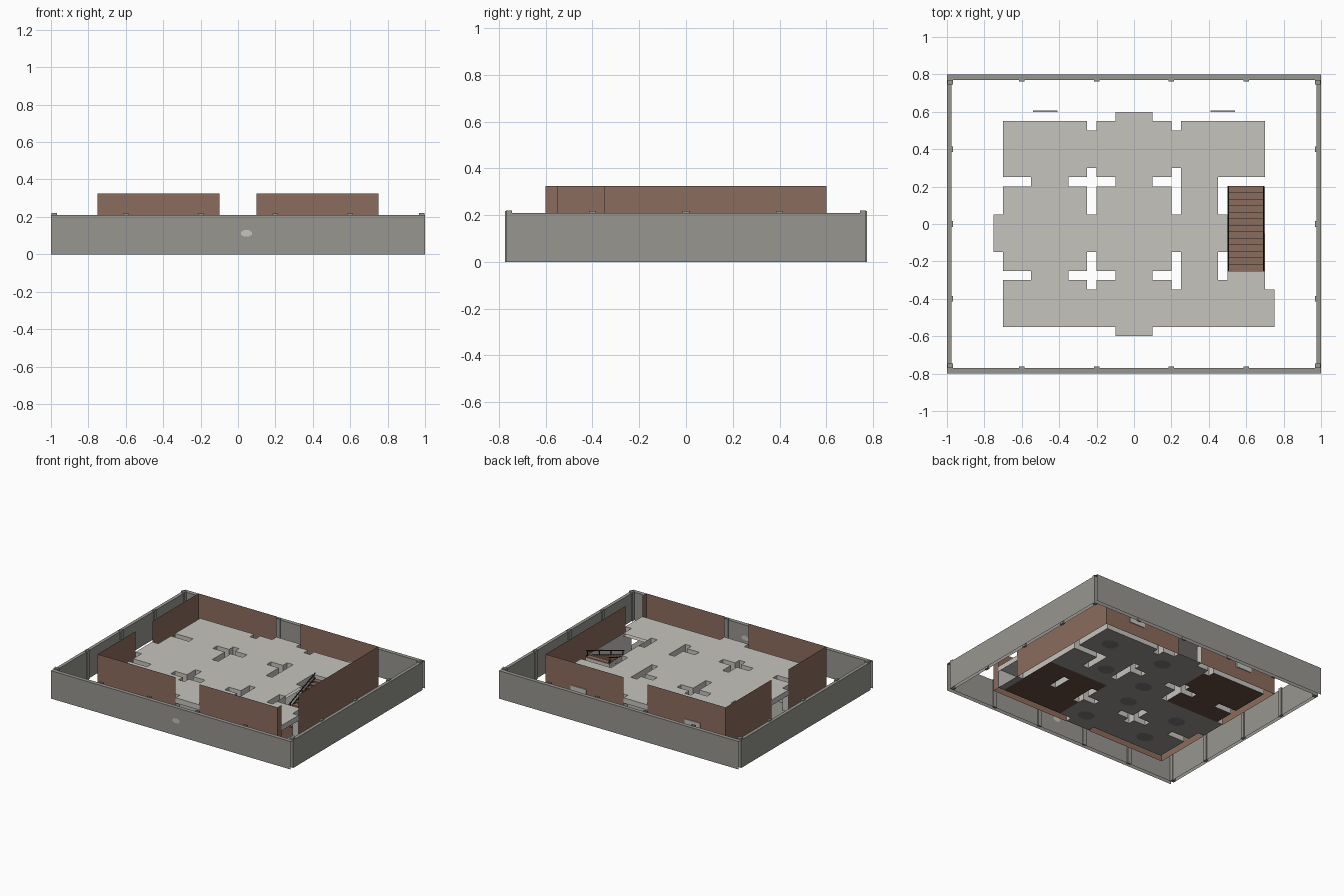
import bpy, bmesh, math

if "Cube" in bpy.data.objects:
    bpy.data.objects.remove(bpy.data.objects["Cube"])

def mat(name, rgb):
    m = bpy.data.materials.new(name)
    m.diffuse_color = (*rgb, 1)
    m.use_nodes = True
    m.node_tree.nodes["Principled BSDF"].inputs["Base Color"].default_value = m.diffuse_color
    return m

GREY = mat("wall grey", (0.31, 0.305, 0.28))
PALE = mat("pale concrete", (0.56, 0.55, 0.515))
BROWN = mat("brown cladding", (0.26, 0.15, 0.11))
WOOD = mat("dark wood floor", (0.13, 0.075, 0.055))
RAIL = mat("dark rail", (0.04, 0.03, 0.025))
STAIN = mat("dark patch", (0.19, 0.19, 0.185))

def make(name, quads, mats):
    """Object from a list of (corners, material index)."""
    bm = bmesh.new()
    for pts, mi in quads:
        f = bm.faces.new([bm.verts.new(p) for p in pts])
        f.material_index = mi
    bmesh.ops.remove_doubles(bm, verts=bm.verts, dist=1e-5)
    me = bpy.data.meshes.new(name)
    bm.to_mesh(me)
    bm.free()
    for m in mats:
        me.materials.append(m)
    ob = bpy.data.objects.new(name, me)
    bpy.context.collection.objects.link(ob)
    return ob

def upright(a, b, z0, z1):
    return [(*a, z0), (*b, z0), (*b, z1), (*a, z1)]

def flat(x0, x1, y0, y1, z):
    return [(x0, y0, z), (x1, y0, z), (x1, y1, z), (x0, y1, z)]

def box(name, lo, hi, m, tilt=0):
    """Box from two corners; tilt shears z along y, for stair parts."""
    bm = bmesh.new()
    bmesh.ops.create_cube(bm, size=1)
    for v in bm.verts:
        v.co = [lo[i] + (v.co[i] + 0.5) * (hi[i] - lo[i]) for i in range(3)]
        v.co.z += tilt * (v.co.y - lo[1])
    me = bpy.data.meshes.new(name)
    bm.to_mesh(me)
    bm.free()
    me.materials.append(m)
    ob = bpy.data.objects.new(name, me)
    bpy.context.collection.objects.link(ob)
    return ob

# perimeter wall: outer skin, inner skin and flat top, open at the corners
H = 0.21
q = []
for s in (-1, 1):
    q += [(upright((-s, s * 0.8), (s, s * 0.8), 0, H), 0),
          (upright((s * 0.975, s * 0.77), (-s * 0.975, s * 0.77), 0, H), 0),
          (flat(-1, 1, min(s * 0.8, s * 0.77), max(s * 0.8, s * 0.77), H), 0),
          (upright((s, s * 0.77), (s, -s * 0.77), 0, H), 0),
          (upright((s * 0.975, -s * 0.77), (s * 0.975, s * 0.77), 0, H), 0),
          (flat(min(s, s * 0.975), max(s, s * 0.975), -0.77, 0.77, H), 0)]
make("perimeter_wall", q, [GREY])

# pilasters on the inside of the perimeter wall
for s in (-1, 1):
    for x in (-0.6, -0.2, 0.2, 0.6):
        y0, y1 = sorted((s * 0.775, s * 0.762))
        box("pilaster", (x - 0.015, y0, 0), (x + 0.015, y1, 0.218), GREY)
    for y in (-0.4, 0, 0.4):
        x0, x1 = sorted((s * 0.985, s * 0.967))
        box("pilaster", (x0, y - 0.015, 0), (x1, y + 0.015, 0.218), GREY)
    for t in (-1, 1):
        x0, x1 = sorted((s * 0.998, s * 0.967))
        y0, y1 = sorted((t * 0.77, t * 0.745))
        box("corner_post", (x0, y0, 0), (x1, y1, 0.22), GREY)

# house plan: one main rectangle, doorway strips, and hollow inner walls left open
SOLID = [(-0.7, 0.7, -0.55, 0.55), (-0.1, 0.1, -0.6, 0.6),
         (-0.75, -0.7, -0.15, 0.05), (0.7, 0.75, -0.55, -0.35)]
HOLES = [(-0.25, -0.2, 0.05, 0.3), (-0.35, -0.1, 0.2, 0.25), (-0.7, -0.55, 0.2, 0.25),
         (0.2, 0.25, 0.05, 0.3), (0.1, 0.2, 0.2, 0.25), (0.45, 0.7, 0.2, 0.25),
         (0.45, 0.5, 0.05, 0.25), (0.45, 0.5, -0.3, -0.15),
         (-0.25, -0.2, -0.35, -0.15), (-0.35, -0.1, -0.3, -0.25),
         (-0.7, -0.55, -0.3, -0.25), (0.2, 0.25, -0.35, -0.15), (0.1, 0.2, -0.3, -0.25),
         (-0.25, -0.2, 0.5, 0.55), (0.2, 0.25, 0.5, 0.55)]
WELL = (0.5, 0.7, -0.25, 0.2)
N = 0.05
SLAB, CEIL = 0.17, 0.15

def inside(i, j, rects):
    x, y = (i + 0.5) * N, (j + 0.5) * N
    return any(a < x < b and c < y < d for a, b, c, d in rects)

def is_floor(i, j):
    return inside(i, j, SOLID) and not inside(i, j, HOLES)

WOODEN = [(0.2, 0.7, -0.55, -0.05), (-0.7, -0.2, 0.05, 0.55)]
ground, slab, walls = [], [], []
for i in range(-16, 16):
    for j in range(-14, 14):
        if not is_floor(i, j):
            continue
        x0, x1, y0, y1 = i * N, (i + 1) * N, j * N, (j + 1) * N
        ground.append((flat(x0, x1, y0, y1, 0.004), int(inside(i, j, WOODEN))))
        if not inside(i, j, [WELL]):
            slab.append((flat(x0, x1, y0, y1, SLAB), 0))
            slab.append((flat(x0, x1, y0, y1, CEIL)[::-1], 0))
        # skins of the hollow walls wherever floor meets a gap
        for di, dj, a, b in ((1, 0, (x1, y0), (x1, y1)), (-1, 0, (x0, y1), (x0, y0)),
                             (0, 1, (x1, y1), (x0, y1)), (0, -1, (x0, y0), (x1, y0))):
            if not is_floor(i + di, j + dj):
                edge = max(abs(a[0]), abs(b[0])) > 0.74 and di or abs(a[1]) > 0.59 and dj
                low = CEIL - 0.02 if edge else 0.004
                walls.append((upright(b, a, low, SLAB), 0))
make("ground_floor", ground, [GREY, WOOD])
make("upper_floor", slab, [PALE])
make("inner_walls", walls, [PALE])

# brown outer shell of the house with its door gaps
T = 0.325
runs = []
for s in (-1, 1):
    for t in (-1, 1):
        runs.append(((t * 0.1, s * 0.6), (t * 0.75, s * 0.6)))
runs += [((-0.75, -0.6), (-0.75, -0.15)), ((-0.75, 0.05), (-0.75, 0.6)),
         ((0.75, -0.6), (0.75, -0.55)), ((0.75, -0.35), (0.75, 0.6))]
make("house_shell", [(upright(a, b, 0, T), 0) for a, b in runs], [BROWN])

# back windows
for x in (-0.475, 0.475):
    box("back_window", (x - 0.065, 0.6, 0.09), (x + 0.065, 0.606, 0.15), PALE)

# staircase rising to the back, with stringers and handrails
STEPS = 13
d = 0.45 / STEPS
for k in range(STEPS):
    y = -0.25 + k * d
    z = SLAB * (k + 1) / STEPS
    box("stair_tread", (0.5, y, z - 0.008), (0.695, y + d + 0.003, z), BROWN)
slope = SLAB / 0.45
for x in (0.502, 0.69):
    box("stair_stringer", (x, -0.25, 0.0), (x + 0.006, 0.2, 0.012), RAIL, slope)
    box("stair_handrail", (x, -0.25, 0.04), (x + 0.006, 0.2, 0.047), RAIL, slope)
    for k in range(4):
        y = -0.24 + k * 0.14
        z = slope * (y + 0.25)
        box("rail_post", (x, y, z), (x + 0.005, y + 0.005, z + 0.045), RAIL)

# round patches under the ground floor and on the front wall
def disc(cx, cy, rx, ry, place):
    return [place(cx + rx * math.cos(a), cy + ry * math.sin(a))
            for a in (math.tau * (k + 0.5) / 8 for k in range(8))]

spots = [(0.55, 0.4), (0.1, 0.42), (0.0, 0.1), (0.35, 0.12),
         (-0.05, -0.12), (-0.45, -0.42), (0.05, -0.45), (-0.48, -0.12)]
make("floor_patches", [(disc(x, y, 0.065, 0.055, lambda u, v: (u, v, 0.0))[::-1], 0)
                       for x, y in spots], [STAIN])
make("wall_patch", [(disc(0.045, 0.112, 0.032, 0.019, lambda u, v, y=y: (u, y, v)), 0)
                    for y in (-0.8015, -0.7685)], [PALE])
